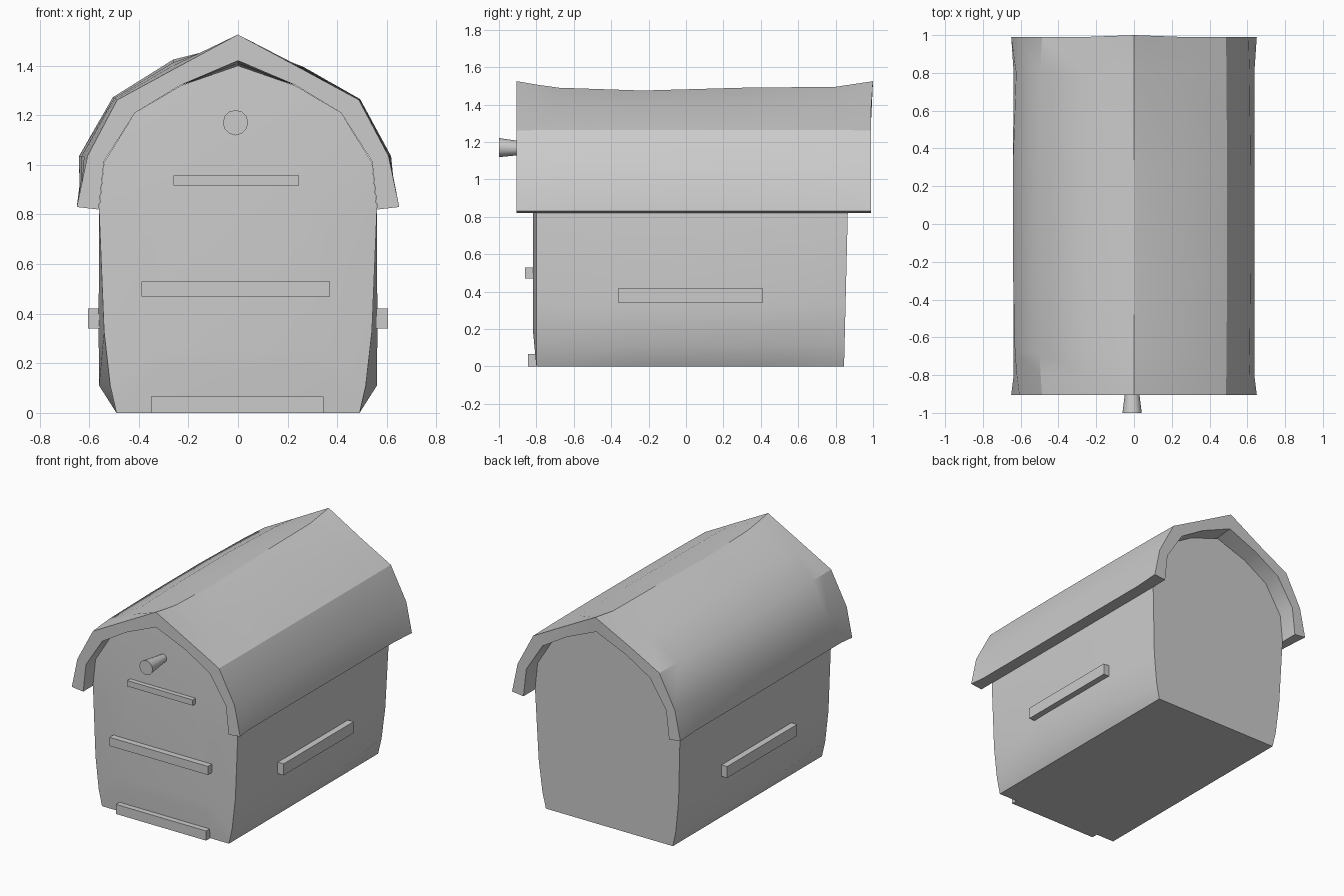
import bpy, bmesh, math

if "Cube" in bpy.data.objects:
    bpy.data.objects.remove(bpy.data.objects["Cube"])


def make(name, verts, faces, smooth=False):
    mesh = bpy.data.meshes.new(name)
    mesh.from_pydata(verts, [], faces)
    bm = bmesh.new()
    bm.from_mesh(mesh)
    bmesh.ops.recalc_face_normals(bm, faces=bm.faces)
    bm.to_mesh(mesh)
    bm.free()
    obj = bpy.data.objects.new(name, mesh)
    bpy.context.collection.objects.link(obj)
    if smooth:
        bpy.ops.object.select_all(action='DESELECT')
        obj.select_set(True)
        bpy.context.view_layer.objects.active = obj
        bpy.ops.object.shade_smooth_by_angle(angle=math.radians(30))
    return obj


def box(name, x0, x1, y0, y1, z0, z1):
    verts = [(x, y, z) for x in (x0, x1) for y in (y0, y1) for z in (z0, z1)]
    faces = [(0, 1, 3, 2), (4, 6, 7, 5), (0, 4, 5, 1), (2, 3, 7, 6), (0, 2, 6, 4), (1, 5, 7, 3)]
    return make(name, verts, faces)


def bridge(a, b, n):
    return [(a + i, a + (i + 1) % n, b + (i + 1) % n, b + i) for i in range(n)]


def mirrored(half):
    """Half profile running from the right foot to the ridge -> full profile."""
    return half + [(-x, z) for x, z in reversed(half[:-1])]


# Body: gabled section whose lower sides bulge out between the ends
upper = [(0.56, 0.82), (0.54, 1.01), (0.415, 1.21), (0.23, 1.32), (0, 1.40)]
end = mirrored([(0.49, 0), (0.515, 0.11), (0.54, 0.33)] + upper)
mid = mirrored([(0.49, 0), (0.56, 0.11), (0.562, 0.33)] + upper)
n = len(end)
verts, faces = [], []
for y, prof in ((-0.80, end), (-0.28, mid), (0.38, mid), (0.845, end)):
    for x, z in prof:
        back = 0.02 * min(z / 0.82, 1) if y > 0.5 else 0
        verts.append((x, y + back, z))
for k in range(3):
    faces += bridge(k * n, (k + 1) * n, n)
faces.append(tuple(range(3 * n, 4 * n)))
# Slightly swollen front wall
verts += [(x * 0.65, -0.818, 0.47 + (z - 0.47) * 0.6) for x, z in end]
faces += bridge(0, 4 * n, n)
faces.append(tuple(range(4 * n, 5 * n)))
make("house_body", verts, faces, True)

# Roof: thick barrel shell, with sagging ridge and a warped left side
# each station: y, ridge height, eave half width, left warp, right warp
stations = [(-0.905, 1.525, 0.65, 0, 0), (-0.80, 1.507, 0.637, 0.4, 0.3),
            (-0.68, 1.49, 0.637, 0.7, 0.6), (-0.23, 1.475, 0.637, 1, 1),
            (0.30, 1.49, 0.638, 1, 1), (0.80, 1.495, 0.637, 0.5, 0.5),
            (0.99, 1.525, 0.65, 0, 0)]
verts, faces = [], []
for y, ridge, eave, left, right in stations:
    for side, warp in ((1, right * 0.3), (-1, left)):
        pts = [(eave, 0.83), (0.607 + 0.034 * warp, 1.035),
               (0.487 + 0.018 * warp, 1.262 + 0.01 * warp), (0.262, 1.384 + 0.04 * warp)]
        pts = [(side * x, y, z) for x, z in pts]
        peak_y = y + 0.01 if y > 0.9 else y
        verts += pts + [(0, peak_y, ridge)] if side == 1 else pts[::-1]
    inner = [(0.562, 0.82), (0.54, 1.015), (0.415, 1.21), (0.23, 1.322), (0, 1.42 + (ridge - 1.525) * 0.6)]
    verts += [(x, y, z) for x, z in reversed(mirrored(inner))]
n = 18
for k in range(len(stations) - 1):
    faces += bridge(k * n, (k + 1) * n, n)
for base in (0, (len(stations) - 1) * n):
    for i in range(8):
        faces.append((base + i, base + i + 1, base + 16 - i, base + 17 - i))
make("roof", verts, faces, True)

# Planks across the front and along both sides
box("front_plank_low", -0.35, 0.345, -0.845, -0.79, 0, 0.067)
box("front_plank_middle", -0.39, 0.37, -0.86, -0.79, 0.47, 0.53)
box("front_plank_top", -0.26, 0.245, -0.85, -0.79, 0.917, 0.957)
box("side_plank_right", 0.54, 0.605, -0.36, 0.41, 0.34, 0.42)
box("side_plank_left", -0.605, -0.54, -0.36, 0.41, 0.34, 0.42)

# Tapered peg under the gable, wider at its free end
verts, faces, n = [], [], 12
for y, r, cz in ((-1.0, 0.051, 1.17), (-0.79, 0.025, 1.165)):
    for i in range(n):
        a = 2 * math.pi * i / n
        verts.append((-0.01 + r * math.cos(a), y, cz + r * math.sin(a)))
faces = bridge(0, n, n) + [tuple(range(n)), tuple(range(n, 2 * n))]
make("front_peg", verts, faces, True)
